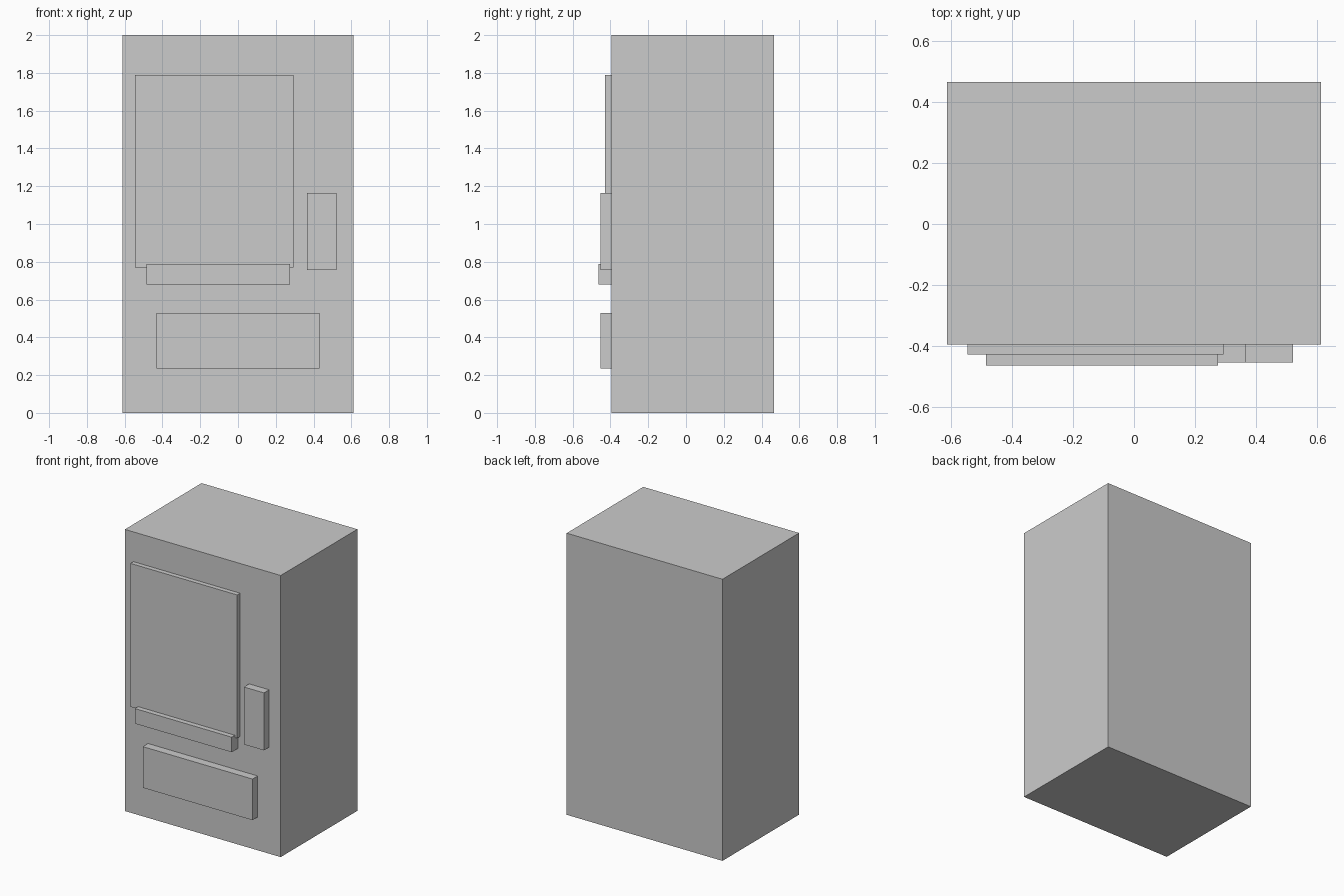
import bpy

if "Cube" in bpy.data.objects:
    bpy.data.objects.remove(bpy.data.objects["Cube"])

FRONT = -0.395  # y of the cabinet's front face
EMBED = 0.005   # how far front panels sink into the cabinet


def box(name, x, y, z):
    """Add a box spanning the given (min, max) ranges."""
    spans = (x, y, z)
    bpy.ops.mesh.primitive_cube_add(size=1, location=[(a + b) / 2 for a, b in spans])
    obj = bpy.context.object
    obj.name = name
    obj.scale = [b - a for a, b in spans]
    bpy.ops.object.transform_apply(location=False, rotation=False, scale=True)
    return obj


def front_panel(name, x, z, front):
    """Add a panel standing proud of the cabinet front."""
    return box(name, x, (front, FRONT + EMBED), z)


# Main cabinet
box("cabinet", (-0.612, 0.612), (FRONT, 0.465), (0, 2))

# Display window, ledge below it, control panel and collection door
front_panel("display_window", (-0.545, 0.293), (0.771, 1.789), -0.428)
front_panel("selection_ledge", (-0.485, 0.275), (0.681, 0.788), -0.464)
front_panel("control_panel", (0.364, 0.521), (0.756, 1.164), -0.453)
front_panel("collection_door", (-0.431, 0.431), (0.236, 0.528), -0.453)
